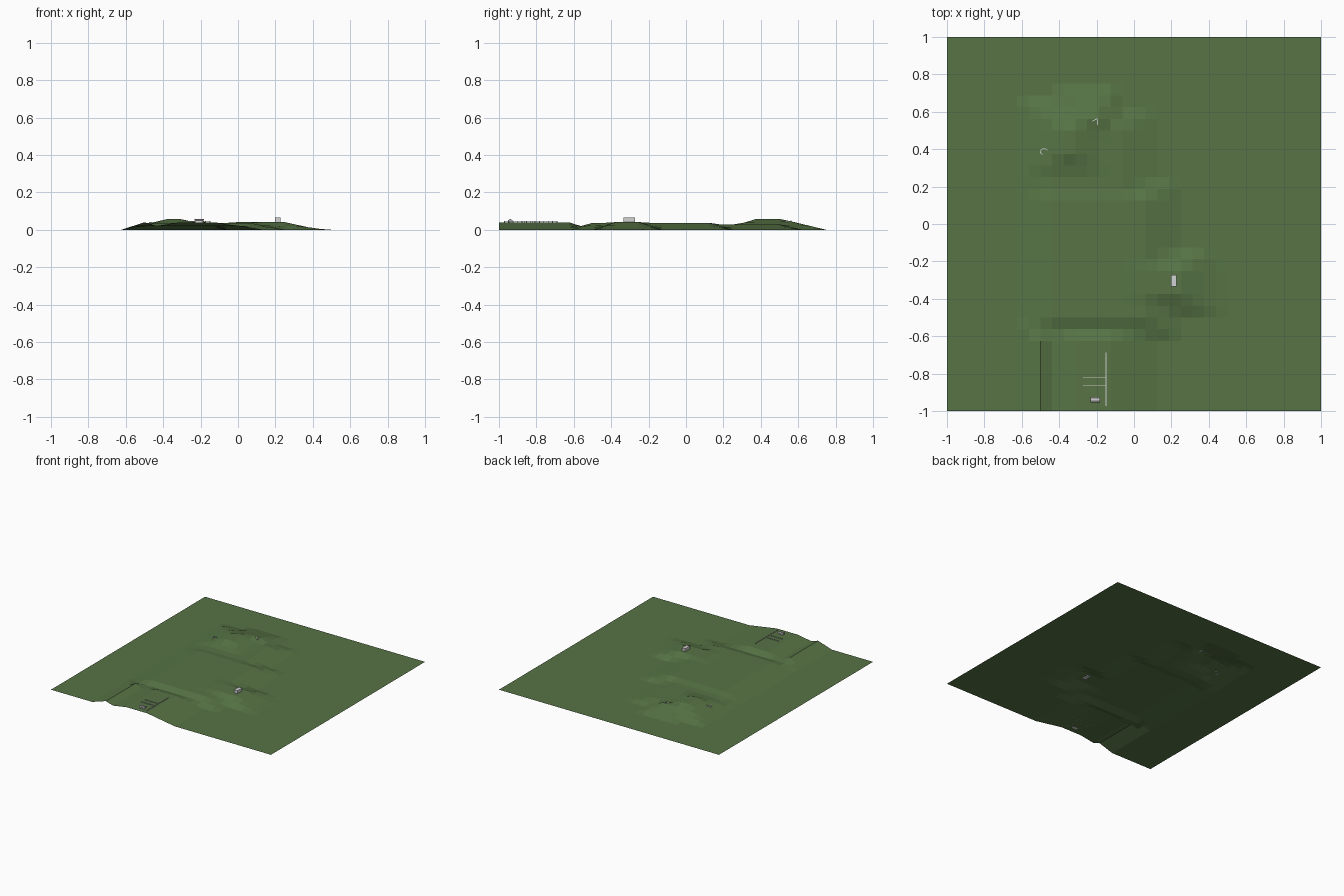
import bpy, bmesh
from math import atan2, hypot
from mathutils import Matrix, Vector

if "Cube" in bpy.data.objects:
    bpy.data.objects.remove(bpy.data.objects["Cube"])


def material(name, rgb):
    m = bpy.data.materials.new(name)
    m.diffuse_color = (*rgb, 1)
    m.use_nodes = True
    m.node_tree.nodes["Principled BSDF"].inputs["Base Color"].default_value = m.diffuse_color
    return m


GRASS = material("grass_green", (0.095, 0.175, 0.06))
STONE = material("pale_grey", (0.65, 0.65, 0.65))
ROOF = material("roof_grey", (0.32, 0.32, 0.32))

# Raised ground: x0, x1, y0, y1 of the foot, slope width in x and y, height
MOUNDS = [
    (-0.5625, 0.125, -1.3, -0.5, 0.25, 0.125, 0.040),        # south shelf
    (-0.625, -0.375, -1.3, -0.5, 0.125, 0.125, 0.040),       # south west bank
    (-0.625, 0.25, -0.625, 0.25, 0.1875, 0.125, 0.037),      # middle plateau
    (-0.1875, 0.4375, -0.5, -0.125, 0.1875, 0.125, 0.041),   # east spur
    (-0.25, 0.5, -0.5, -0.1875, 0.25, 0.125, 0.020),         # east foot
    (-0.625, 0.125, 0.0625, 0.625, 0.1875, 0.125, 0.028),    # north shelf
    (-0.625, -0.0625, 0.1875, 0.6875, 0.25, 0.1875, 0.058),  # hill
    (-0.4375, -0.0625, 0.375, 0.75, 0.125, 0.1875, 0.045),   # hill nose
]


def ground(x, y):
    z = 0.0
    for x0, x1, y0, y1, rx, ry, h in MOUNDS:
        d = min((x - x0) / rx, (x1 - x) / rx, (y - y0) / ry, (y1 - y) / ry, 1)
        z = max(z, h * d)
    return z


def finish(name, bm, mat):
    mesh = bpy.data.meshes.new(name)
    bm.to_mesh(mesh)
    bm.free()
    mesh.materials.append(mat)
    ob = bpy.data.objects.new(name, mesh)
    bpy.context.collection.objects.link(ob)
    return ob


def add_box(bm, centre, size, angle=0):
    mat = (Matrix.Translation(centre) @ Matrix.Rotation(angle, 4, 'Z')
           @ Matrix.Diagonal((*size, 1)))
    bmesh.ops.create_cube(bm, size=1, matrix=mat)


# Terrain: one open faceted sheet
bm = bmesh.new()
bmesh.ops.create_grid(bm, x_segments=32, y_segments=32, size=1)
for v in bm.verts:
    v.co.z = ground(v.co.x, v.co.y)
finish("terrain", bm, GRASS)


# Fences: thin rail on evenly spaced posts
def fence(name, a, b, count):
    bm = bmesh.new()
    a, b = Vector(a), Vector(b)
    d, mid = b - a, (a + b) / 2
    add_box(bm, (mid.x, mid.y, 0.045), (d.length, 0.004, 0.003), atan2(d.y, d.x))
    for i in range(count):
        p = a.lerp(b, i / (count - 1))
        z = ground(p.x, p.y) - 0.002
        add_box(bm, (p.x, p.y, (z + 0.046) / 2), (0.004, 0.004, 0.046 - z))
    finish(name, bm, STONE)


fence("long_fence", (-0.15, -0.97), (-0.15, -0.69), 13)
fence("north_cross_fence", (-0.27, -0.82), (-0.15, -0.82), 6)
fence("south_cross_fence", (-0.27, -0.865), (-0.15, -0.865), 6)


# Ruined walls: short low segments following the ground
def ruin(name, points):
    bm = bmesh.new()
    for (ax, ay), (bx, by) in zip(points, points[1:]):
        x, y = (ax + bx) / 2, (ay + by) / 2
        add_box(bm, (x, y, ground(x, y) + 0.001),
                (hypot(bx - ax, by - ay), 0.004, 0.008), atan2(by - ay, bx - ax))
    finish(name, bm, STONE)


ruin("west_ruin", [(-0.49, 0.37), (-0.502, 0.385), (-0.495, 0.4),
                   (-0.475, 0.402), (-0.463, 0.395)])
ruin("north_ruin", [(-0.225, 0.548), (-0.2, 0.562), (-0.195, 0.56), (-0.195, 0.53)])

# East block building
bm = bmesh.new()
add_box(bm, (0.213, -0.303, 0.05), (0.03, 0.06, 0.03))
finish("block_building", bm, STONE)

# South house: body and gabled roof with a pale ridge
bm = bmesh.new()
add_box(bm, (-0.208, -0.94, 0.044), (0.044, 0.024, 0.014))
finish("house_body", bm, STONE)
bm = bmesh.new()
profile = [(-0.015, 0.05), (0.015, 0.05), (0, 0.057)]
face = bm.faces.new([bm.verts.new((-0.233, -0.94 + y, z)) for y, z in profile])
ext = bmesh.ops.extrude_face_region(bm, geom=[face])
for v in ext["geom"]:
    if isinstance(v, bmesh.types.BMVert):
        v.co.x += 0.05
bmesh.ops.recalc_face_normals(bm, faces=bm.faces)
finish("house_roof", bm, ROOF)
bm = bmesh.new()
add_box(bm, (-0.208, -0.94, 0.0565), (0.046, 0.008, 0.003))
finish("house_ridge", bm, STONE)
